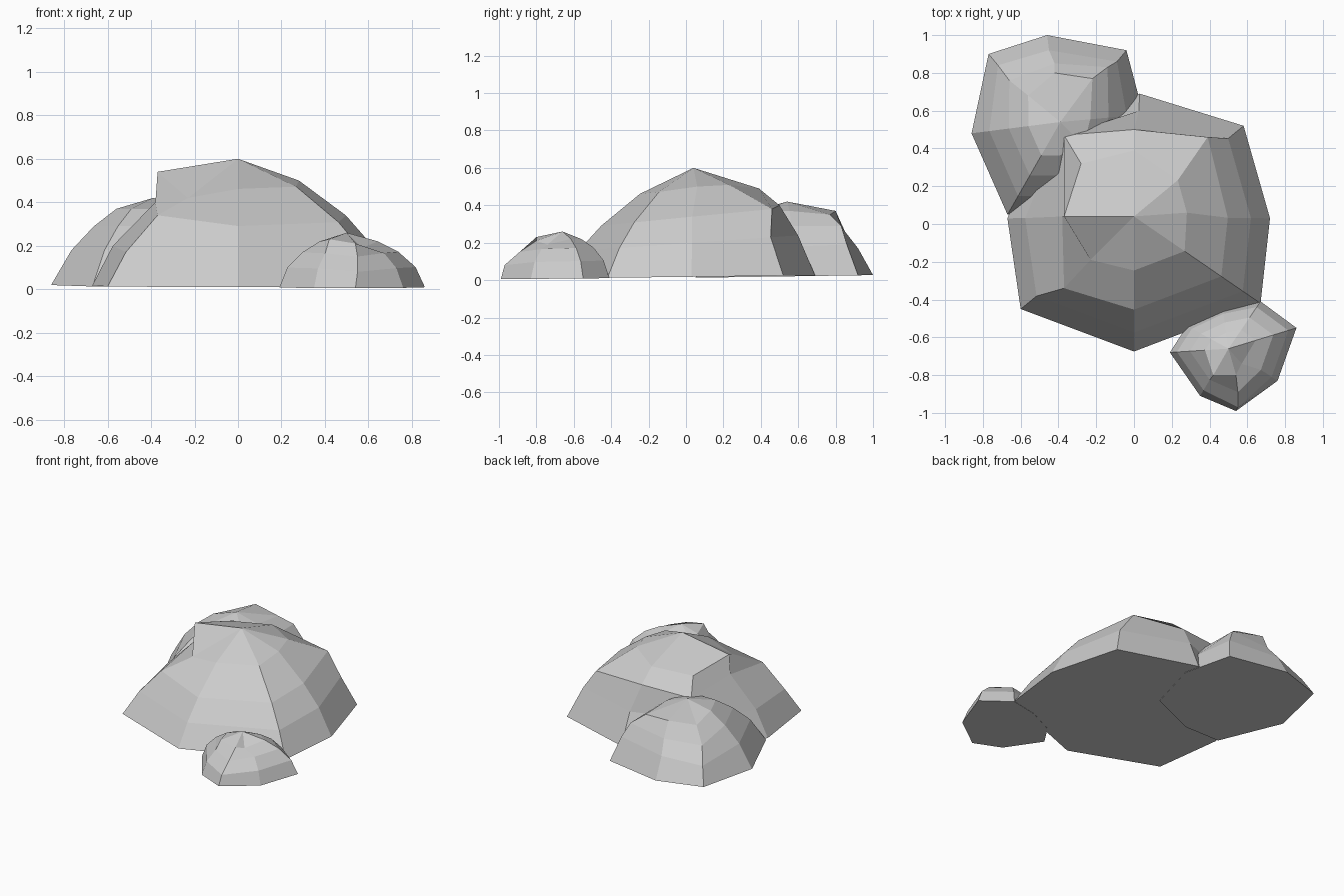
import bpy, bmesh


def rock(name, apex, base, rings, tweaks):
    """Faceted dome: base outline shrunk toward the apex ring by ring.
    rings: (fraction of outline, height, slope along y); tweaks move single corners."""
    bm = bmesh.new()
    cx, cy, _ = apex
    rows = []
    for r, (f, z, slope) in enumerate(rings):
        row = []
        for i, (x, y) in enumerate(base):
            px, py = cx + (x - cx) * f, cy + (y - cy) * f
            p = tweaks.get((r, i), (px, py, z + slope * (py - cy)))
            row.append(bm.verts.new(p))
        rows.append(row)
    n = len(base)
    for a, b in zip(rows, rows[1:]):
        for i in range(n):
            j = (i + 1) % n
            bm.faces.new((a[i], a[j], b[j], b[i]))
    top = bm.verts.new(apex)
    for i in range(n):
        bm.faces.new((rows[-1][i], rows[-1][(i + 1) % n], top))
    bm.faces.new(rows[0][::-1])
    bmesh.ops.recalc_face_normals(bm, faces=bm.faces)
    mesh = bpy.data.meshes.new(name)
    bm.to_mesh(mesh)
    bm.free()
    ob = bpy.data.objects.new(name, mesh)
    bpy.context.collection.objects.link(ob)
    return ob


# Large rock with a broken ledge on its left
rock("large_rock", (0, 0.04, 0.6),
     [(0.72, 0.03), (0.58, 0.52), (0.03, 0.69), (-0.48, 0.5),
      (-0.67, 0.03), (-0.6, -0.45), (0, -0.675), (0.67, -0.42)],
     [(1, 0.018, 0.012), (0.86, 0.2, 0.07), (0.69, 0.34, 0.1), (0.4, 0.49, 0.1)],
     {(2, 1): (0.39, 0.46, 0.38), (2, 2): (0, 0.5, 0.4), (2, 3): (-0.37, 0.47, 0.39),
      (2, 4): (-0.38, 0.04, 0.4), (2, 5): (-0.37, -0.34, 0.34),
      (3, 2): (0, 0.39, 0.49), (3, 3): (-0.28, 0.32, 0.47),
      (3, 4): (-0.37, 0.04, 0.54), (3, 5): (-0.23, -0.19, 0.42),
      (3, 0): (0.28, 0.06, 0.5)})

# Medium rock at the back left
rock("medium_rock", (-0.39, 0.54, 0.42),
     [(0.05, 0.58), (-0.04, 0.92), (-0.46, 1.0), (-0.77, 0.9),
      (-0.86, 0.48), (-0.67, 0.05), (-0.4, 0.05), (-0.05, 0.2)],
     [(1, 0.02, 0.015), (0.8, 0.18, 0), (0.58, 0.29, 0), (0.36, 0.37, 0)],
     {(1, 1): (-0.09, 0.86, 0.19), (2, 1): (-0.14, 0.83, 0.29),
      (1, 2): (-0.45, 0.92, 0.17), (1, 3): (-0.72, 0.84, 0.14),
      (2, 2): (-0.42, 0.85, 0.26), (2, 3): (-0.66, 0.76, 0.24),
      (3, 1): (-0.22, 0.77, 0.35), (3, 2): (-0.42, 0.8, 0.37),
      (3, 3): (-0.56, 0.68, 0.33)})

# Small rock at the front right
rock("small_rock", (0.5, -0.66, 0.26),
     [(0.86, -0.55), (0.76, -0.83), (0.54, -0.99), (0.35, -0.91),
      (0.19, -0.68), (0.28, -0.54), (0.47, -0.45), (0.67, -0.41)],
     [(1, 0.008, 0.01), (0.88, 0.1, 0.02), (0.66, 0.17, 0.03), (0.4, 0.22, 0)],
     {(1, 2): (0.55, -0.97, 0.08), (2, 2): (0.55, -0.89, 0.15),
      (3, 1): (0.57, -0.74, 0.19), (3, 2): (0.54, -0.8, 0.21),
      (3, 3): (0.42, -0.8, 0.23)})
